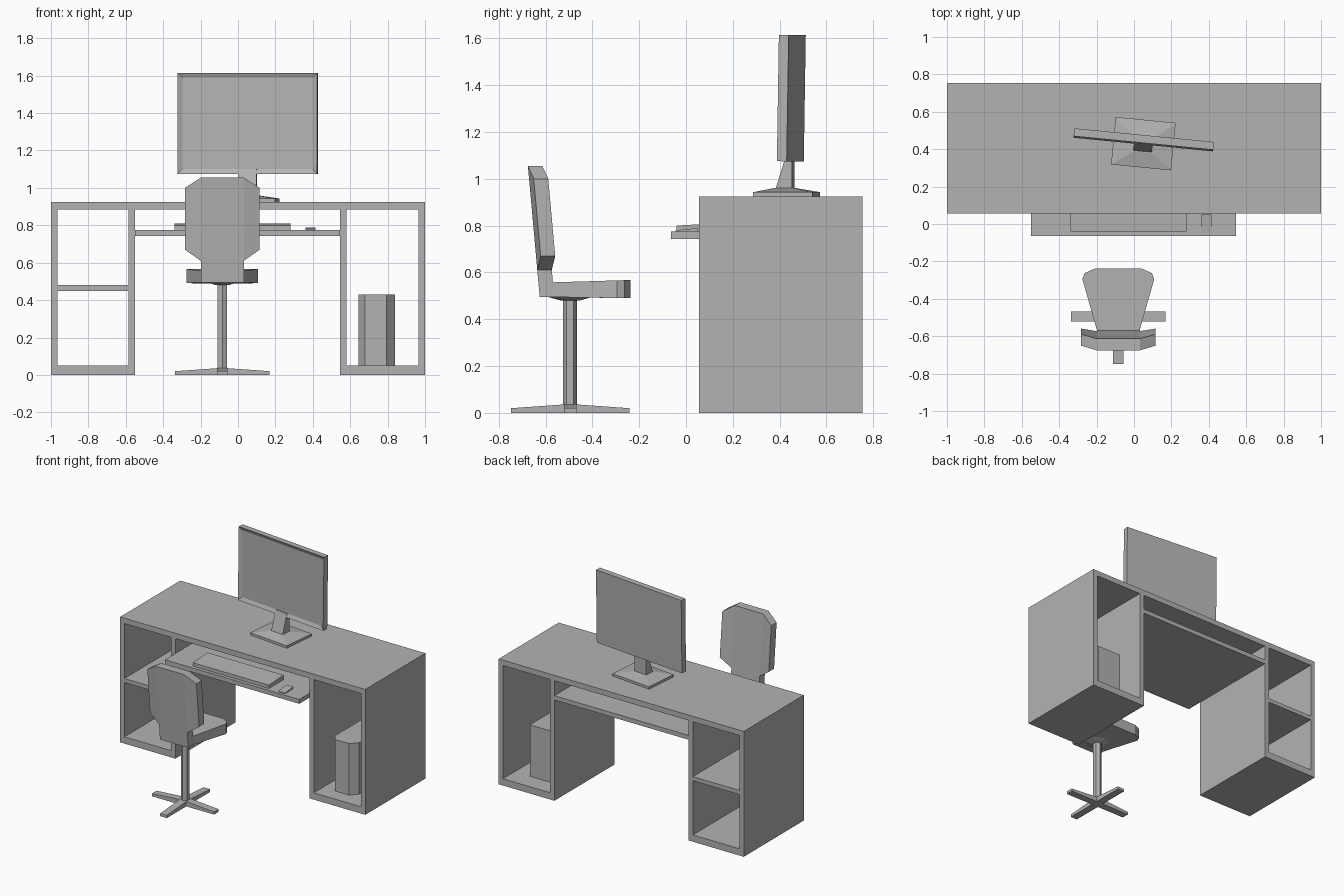
import bpy, bmesh
from math import radians, cos, sin, pi
from mathutils import Matrix, Vector

cube = bpy.data.objects.get("Cube")
if cube:
    bpy.data.objects.remove(cube)

# One plain grey for everything
grey = bpy.data.materials.new("plain grey")
grey.use_nodes = True
GREY = (0.45, 0.45, 0.45, 1)
grey.diffuse_color = GREY
grey.node_tree.nodes["Principled BSDF"].inputs["Base Color"].default_value = GREY


def finish(name, bm):
    bmesh.ops.recalc_face_normals(bm, faces=bm.faces)
    mesh = bpy.data.meshes.new(name)
    bm.to_mesh(mesh)
    bm.free()
    mesh.materials.append(grey)
    obj = bpy.data.objects.new(name, mesh)
    bpy.context.collection.objects.link(obj)
    return obj


def loft(name, lower, upper):
    """Solid between two matching rings of points."""
    bm = bmesh.new()
    a = [bm.verts.new(p) for p in lower]
    b = [bm.verts.new(p) for p in upper]
    bm.faces.new(a)
    bm.faces.new(b)
    n = len(a)
    for i in range(n):
        j = (i + 1) % n
        bm.faces.new((a[i], a[j], b[j], b[i]))
    return finish(name, bm)


def prism(name, outline, z0, z1):
    return loft(name, [(x, y, z0) for x, y in outline], [(x, y, z1) for x, y in outline])


def rect(x0, x1, y0, y1):
    return [(x0, y0), (x1, y0), (x1, y1), (x0, y1)]


def box(name, x0, x1, y0, y1, z0, z1):
    return prism(name, rect(x0, x1, y0, y1), z0, z1)


def ring(r, z, n=6):
    return [(r * sin(2 * pi * i / n), r * cos(2 * pi * i / n), z) for i in range(n)]


def mirrored(half):
    """Close a right-hand outline with its mirror image."""
    return half + [(-x, y) for x, y in reversed(half)]


# Desk: front frame with hollow cells, extruded through its depth
FRONT, BACK = 0.055, 0.755
xs = [-1, -0.965, -0.585, -0.55, 0.545, 0.58, 0.965, 1]
zs = [0, 0.05, 0.45, 0.48, 0.885, 0.925]
open_rows = {1: (1, 3), 3: (0, 1, 2, 3), 5: (1, 2, 3)}
bm = bmesh.new()
grid = [[bm.verts.new((x, FRONT, z)) for z in zs] for x in xs]
for i in range(len(xs) - 1):
    for k in range(len(zs) - 1):
        if k not in open_rows.get(i, ()):
            bm.faces.new((grid[i][k], grid[i + 1][k], grid[i + 1][k + 1], grid[i][k + 1]))
bmesh.ops.delete(bm, geom=[v for v in bm.verts if not v.link_faces], context='VERTS')
extruded = bmesh.ops.extrude_face_region(bm, geom=bm.faces[:], use_keep_orig=True)
bmesh.ops.translate(bm, vec=(0, BACK - FRONT, 0),
                    verts=[g for g in extruded["geom"] if isinstance(g, bmesh.types.BMVert)])
finish("desk", bm)

# Keyboard tray with keyboard and mouse
box("keyboard_tray", -0.55, 0.545, -0.065, BACK, 0.743, 0.775)
loft("keyboard", [(x, y, 0.775) for x, y in rect(-0.34, 0.28, -0.04, 0.13)],
     [(x, y, 0.8 + (y + 0.04) * 0.06) for x, y in rect(-0.34, 0.28, -0.04, 0.13)])
loft("mouse", [(x, y, 0.775) for x, y in rect(0.36, 0.415, -0.045, 0.05)],
     [(x, y, 0.78 + (y + 0.045) * 0.1) for x, y in rect(0.36, 0.415, -0.045, 0.05)])

# Computer case with chamfered front
prism("computer_case", [(0.645, 0.62), (0.645, 0.21), (0.68, 0.16),
                        (0.795, 0.16), (0.84, 0.21), (0.84, 0.62)], 0.05, 0.43)

# Monitor, turned slightly on the desk
turn = Matrix.Translation((0.052, 0.45, 0)) @ Matrix.Rotation(radians(-5.6), 4, 'Z')

bm = bmesh.new()
bmesh.ops.create_cube(bm, size=1, matrix=Matrix.Diagonal((0.75, 0.042, 0.54, 1)))
face = min(bm.faces, key=lambda f: f.calc_center_median().y)
bmesh.ops.inset_region(bm, faces=[face], thickness=0.036, depth=0)
bmesh.ops.translate(bm, verts=face.verts[:], vec=(0, 0.012, 0))
screen = finish("monitor_screen", bm)
screen.matrix_world = turn @ Matrix.Translation((0, 0, 1.345)) @ Matrix.Rotation(radians(-0.9), 4, 'X')

neck = loft("monitor_neck", [(x, y, 0.95) for x, y in rect(-0.05, 0.05, -0.065, 0.008)],
            [(x, y, 1.1) for x, y in rect(-0.05, 0.05, -0.018, 0.008)])
foot = box("monitor_foot", -0.161, 0.161, -0.148, 0.107, 0.925, 0.943)
rise = loft("monitor_foot_top", [(x, y, 0.943) for x, y in rect(-0.161, 0.161, -0.148, 0.107)],
            [(x, y, 0.961) for x, y in rect(-0.05, 0.05, -0.068, 0.01)])
for part in (neck, foot, rise):
    part.matrix_world = turn

# Chair, built around its column
chair = Matrix.Translation((-0.084, -0.495, 0))
parts = [loft("chair_column", ring(0.03, 0.01), ring(0.03, 0.5)),
         loft("chair_seat_mount", ring(0.04, 0.48), ring(0.1, 0.497))]

# Four tapered legs
for i in range(4):
    leg = loft("chair_leg_%d" % (i + 1),
               [(0, -0.027, 0), (0, 0.027, 0), (0, 0.027, 0.038), (0, -0.027, 0.038)],
               [(0.253, -0.027, 0), (0.253, 0.027, 0), (0.253, 0.027, 0.02), (0.253, -0.027, 0.02)])
    leg.matrix_world = chair @ Matrix.Rotation(i * pi / 2, 4, 'Z')

# Seat, wider at the rounded front
half = [(0.115, -0.13), (0.115, -0.07), (0.192, 0.2), (0.18, 0.232), (0.125, 0.257)]
seat = mirrored(half)
parts.append(loft("chair_seat", [(x, y, 0.495 - max(y, 0) * 0.02) for x, y in seat],
                  [(x, y, 0.56 + y * 0.03) for x, y in seat]))

# Backrest: flat centre panel with side wings bent forward
rows = [(-0.2, 0.67, 1.0), (-0.115, 0.61, 1.055), (0.115, 0.61, 1.055), (0.2, 0.67, 1.0)]


def back_point(x, z, front):
    wing = 0.02 if abs(x) > 0.15 else 0
    return (x, -0.18 + (1.05 - z) * 0.09 + wing + (0.062 if front else 0), z)


bm = bmesh.new()
cols = [[[bm.verts.new(back_point(x, z, f)) for z in (lo, hi)] for f in (0, 1)]
        for x, lo, hi in rows]
for (a, b) in zip(cols, cols[1:]):
    for f in (0, 1):
        bm.faces.new((a[f][0], b[f][0], b[f][1], a[f][1]))
    for e in (0, 1):
        bm.faces.new((a[0][e], b[0][e], b[1][e], a[1][e]))
for c in (cols[0], cols[-1]):
    bm.faces.new((c[0][0], c[1][0], c[1][1], c[0][1]))
parts.append(finish("chair_backrest", bm))

# Strip joining the backrest to the seat
parts.append(loft("chair_back_support",
                  [back_point(x, 0.497, f) for x, f in ((-0.115, 0), (0.115, 0), (0.115, 1), (-0.115, 1))],
                  [back_point(x, 0.61, f) for x, f in ((-0.115, 0), (0.115, 0), (0.115, 1), (-0.115, 1))]))
for part in parts:
    part.matrix_world = chair
